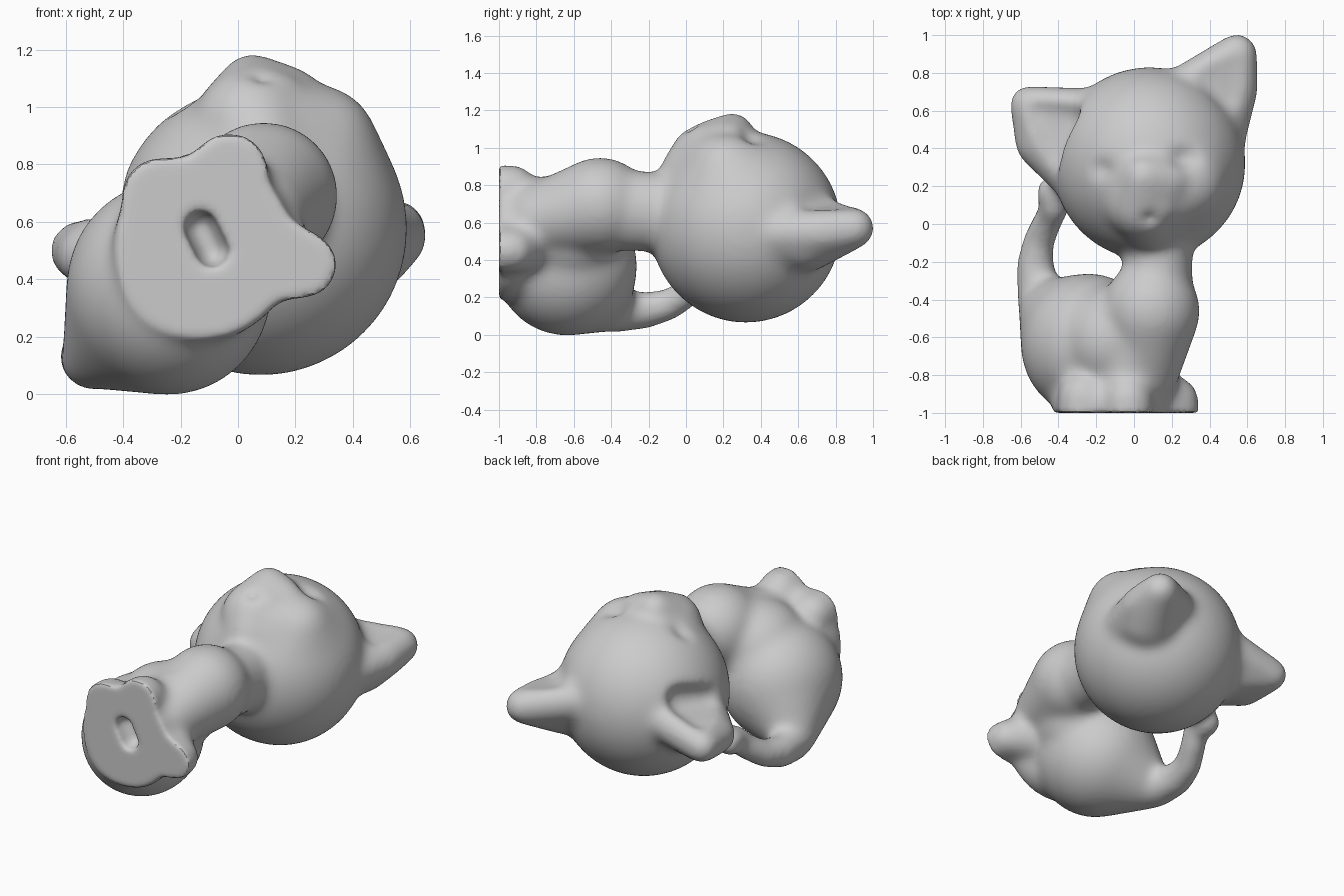
import bpy, bmesh, math
from mathutils import Matrix

if "Cube" in bpy.data.objects:
    bpy.data.objects.remove(bpy.data.objects["Cube"])

GREY = (0.6, 0.6, 0.6, 1)
mat = bpy.data.materials.new("plain grey")
mat.use_nodes = True
mat.diffuse_color = GREY
mat.node_tree.nodes["Principled BSDF"].inputs["Base Color"].default_value = GREY


def blob(parts, *balls):
    """Rounded volume: convex hull of balls (x, y, z, r) or (x, y, z, rx, ry, rz)."""
    bm = bmesh.new()
    for b in balls:
        r = b[3:] if len(b) == 6 else (b[3],) * 3
        m = Matrix.Translation(b[:3]) @ Matrix.Diagonal((*r, 1))
        bmesh.ops.create_icosphere(bm, subdivisions=4, radius=1, matrix=m)
    if len(balls) > 1:
        res = bmesh.ops.convex_hull(bm, input=bm.verts[:])
        junk = {g for g in res["geom_interior"] + res["geom_unused"]
                if isinstance(g, bmesh.types.BMVert)}
        bmesh.ops.delete(bm, geom=list(junk), context='VERTS')
    me = bpy.data.meshes.new("blob")
    bm.to_mesh(me)
    bm.free()
    parts.from_mesh(me)
    bpy.data.meshes.remove(me)


def chain(parts, balls):
    """Limb made of capsules between successive balls."""
    for a, b in zip(balls, balls[1:]):
        blob(parts, a, b)


def make(name, bm):
    me = bpy.data.meshes.new(name)
    bm.to_mesh(me)
    bm.free()
    ob = bpy.data.objects.new(name, me)
    bpy.context.collection.objects.link(ob)
    return ob


cat = bmesh.new()
# head tapering into a broad snout with cheek and chin, then nose and mouth pads
blob(cat, (0.08, 0.32, 0.575, 0.512), (0.09, 0.16, 0.87, 0.25), (0.27, 0.22, 0.86, 0.22),
     (0.08, 0.02, 0.83, 0.17))
blob(cat, (0.05, 0.12, 0.93, 0.21), (0.05, 0.25, 1.075, 0.115), (0.17, 0.23, 1.01, 0.135),
     (0.08, 0.03, 0.86, 0.17))
for x in (0.0, 0.14):
    blob(cat, (x, 0.1, 1.03, 0.095))
# ears
blob(cat, (-0.56, 0.635, 0.5, 0.1), (-0.22, 0.59, 0.59, 0.13), (-0.52, 0.42, 0.48, 0.11),
     (-0.28, 0.2, 0.52, 0.12), (-0.34, 0.48, 0.54, 0.18))
blob(cat, (0.545, 0.9, 0.57, 0.11), (0.25, 0.7, 0.62, 0.13), (0.54, 0.72, 0.55, 0.12),
     (0.46, 0.4, 0.54, 0.12), (0.42, 0.64, 0.53, 0.195))
# neck, chest running down to the legs, haunches and the body between
blob(cat, (0.13, -0.05, 0.65, 0.18, 0.18, 0.21), (0.12, -0.4, 0.67, 0.19, 0.18, 0.22))
blob(cat, (0.09, -0.46, 0.69, 0.26, 0.27, 0.26), (0.05, -0.78, 0.62, 0.19))
blob(cat, (-0.24, -0.64, 0.37, 0.36, 0.38, 0.375), (-0.49, -0.42, 0.14, 0.125))
blob(cat, (-0.1, -0.62, 0.55, 0.3))
# front legs, paws, side foot and the base they merge into
blob(cat, (0.02, -0.5, 0.66, 0.22), (-0.05, -0.95, 0.63, 0.19))
blob(cat, (-0.03, -0.93, 0.775, 0.135), (-0.03, -1.1, 0.775, 0.135))
blob(cat, (-0.27, -0.92, 0.69, 0.135), (-0.27, -1.1, 0.69, 0.135))
blob(cat, (0.23, -0.93, 0.45, 0.115), (0.23, -1.1, 0.45, 0.115), (0.0, -0.85, 0.5, 0.18))
blob(cat, (-0.12, -0.95, 0.51, 0.32, 0.2, 0.33))
# tail with a round tip
chain(cat, [(-0.5, -0.38, 0.13, 0.12), (-0.525, -0.22, 0.13, 0.1), (-0.505, -0.09, 0.16, 0.085),
            (-0.45, 0.03, 0.24, 0.08), (-0.42, 0.09, 0.31, 0.08), (-0.43, 0.17, 0.32, 0.09)])
figure = make("cat_figurine", cat)

# hollows: inner ears, eye sockets, mouth
dents = bmesh.new()
blob(dents, (-0.52, 0.6, 0.65, 0.06), (-0.44, 0.34, 0.68, 0.07), (-0.36, 0.56, 0.72, 0.09))
blob(dents, (0.54, 0.86, 0.73, 0.06), (0.4, 0.79, 0.78, 0.09), (0.53, 0.66, 0.74, 0.08))
blob(dents, (-0.22, 0.29, 1.09, 0.13, 0.08, 0.12))
blob(dents, (0.3, 0.36, 1.13, 0.13, 0.08, 0.12))
blob(dents, (0.08, 0.03, 1.12, 0.03, 0.04, 0.07))
dent_cutter = make("dent_cutter", dents)

# flat underside and its small opening
trim = bmesh.new()
bmesh.ops.create_cube(trim, size=2, matrix=Matrix.Translation((0, -2, 0.5)))
trim_cutter = make("trim_cutter", trim)
hole = bmesh.new()
blob(hole, (-0.13, -1, 0.58, 0.06, 0.1, 0.06), (-0.09, -1, 0.5, 0.06, 0.1, 0.06))
hole_cutter = make("hole_cutter", hole)


def remesh(size):
    m = figure.modifiers.new("Remesh", 'REMESH')
    m.mode = 'VOXEL'
    m.voxel_size = size


def soften(steps):
    m = figure.modifiers.new("Soften", 'SMOOTH')
    m.factor = 0.5
    m.iterations = steps


def cut(cutter):
    m = figure.modifiers.new("Cut", 'BOOLEAN')
    m.operation = 'DIFFERENCE'
    m.solver = 'EXACT'
    m.object = cutter
    cutter.hide_render = True


# fuse, carve, soften, then trim and ease the trimmed edge
remesh(0.018)
cut(dent_cutter)
remesh(0.018)
soften(26)
cut(trim_cutter)
cut(hole_cutter)
remesh(0.016)
soften(5)

bpy.ops.object.select_all(action='DESELECT')
figure.select_set(True)
bpy.context.view_layer.objects.active = figure
for m in list(figure.modifiers):
    bpy.ops.object.modifier_apply(modifier=m.name)
for c in (dent_cutter, trim_cutter, hole_cutter):
    bpy.data.objects.remove(c)
figure.data.materials.clear()
figure.data.materials.append(mat)
bpy.ops.object.shade_smooth_by_angle(angle=math.radians(40))
